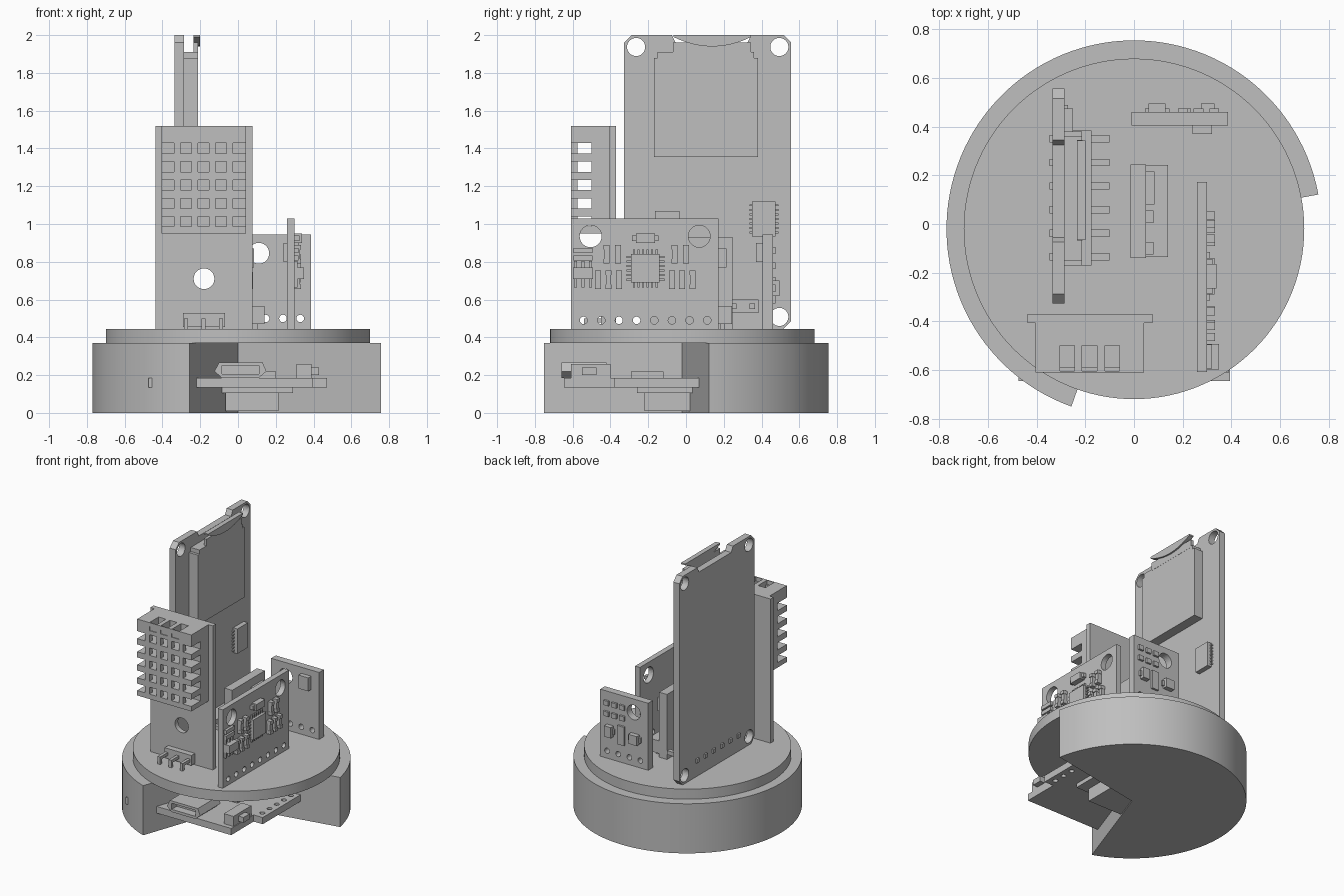
import bpy
import bmesh
import math
from mathutils import Matrix, Vector

default_cube = bpy.data.objects.get("Cube")
if default_cube:
    bpy.data.objects.remove(default_cube, do_unlink=True)

grey = bpy.data.materials.new("plain grey")
grey.use_nodes = True
grey.diffuse_color = (0.52, 0.52, 0.52, 1)
grey.node_tree.nodes["Principled BSDF"].inputs["Base Color"].default_value = grey.diffuse_color


def add_box(bm, x, y, z):
    """Box from three (low, high) ranges."""
    spans = (x, y, z)
    centre = Vector([(low + high) / 2 for low, high in spans])
    size = [abs(high - low) for low, high in spans]
    bmesh.ops.create_cube(bm, size=1, matrix=Matrix.Translation(centre) @ Matrix.Diagonal((*size, 1)))


def add_rod(bm, centre, radius, length, axis="Z", sides=32):
    turn = {"X": Matrix.Rotation(math.pi / 2, 4, "Y"),
            "Y": Matrix.Rotation(math.pi / 2, 4, "X"), "Z": Matrix()}[axis]
    bmesh.ops.create_cone(bm, cap_ends=True, segments=sides, radius1=radius, radius2=radius,
                          depth=length, matrix=Matrix.Translation(centre) @ turn)


def add_prism(bm, points, place, offset):
    """Extrude a flat outline; place maps its two coordinates into space."""
    face = bm.faces.new([bm.verts.new(place(a, b)) for a, b in points])
    new = bmesh.ops.extrude_face_region(bm, geom=[face])["geom"]
    bmesh.ops.translate(bm, vec=offset, verts=[v for v in new if isinstance(v, bmesh.types.BMVert)])


def finish(name, bm, cutter=None, smooth=False):
    bmesh.ops.recalc_face_normals(bm, faces=bm.faces)
    mesh = bpy.data.meshes.new(name)
    bm.to_mesh(mesh)
    bm.free()
    mesh.materials.append(grey)
    obj = bpy.data.objects.new(name, mesh)
    bpy.context.collection.objects.link(obj)
    if cutter is not None:
        tool = finish(name + "_cutter", cutter)
        tool.hide_render = True
        mod = obj.modifiers.new("holes", "BOOLEAN")
        mod.operation, mod.solver, mod.object = "DIFFERENCE", "EXACT", tool
        bpy.context.view_layer.objects.active = obj
        bpy.ops.object.modifier_apply(modifier=mod.name)
        bpy.data.objects.remove(tool, do_unlink=True)
    if smooth:
        bpy.ops.object.select_all(action="DESELECT")
        obj.select_set(True)
        bpy.context.view_layer.objects.active = obj
        bpy.ops.object.shade_smooth_by_angle(angle=math.radians(30))
    return obj


def boxes(name, *ranges):
    bm = bmesh.new()
    for spans in ranges:
        add_box(bm, *spans)
    return finish(name, bm)


def around(middle, width):
    return (middle - width / 2, middle + width / 2)


# Round base with a third cut away, and the full deck above it
MID_Y, DECK = -0.02, 0.445
base = bmesh.new()
arc = [math.radians(10.5 + 240 * i / 80) for i in range(81)]
outline = [(0, MID_Y)] + [(0.771 * math.cos(a), MID_Y + 0.775 * math.sin(a)) for a in arc]
add_prism(base, outline, lambda a, b: (a, b, 0), (0, 0, 0.37))
finish("base", base, smooth=True)
deck = bmesh.new()
add_rod(deck, (0, MID_Y, 0.407), 0.7, 0.076, sides=120)
finish("deck", deck, smooth=True)

# Controller board in the open part of the base
board, holes = bmesh.new(), bmesh.new()
outline = [(-0.475, -0.645), (0.395, -0.645), (0.395, -0.38), (0.47, -0.38), (0.47, 0.2), (-0.475, 0.2)]
add_prism(board, outline, lambda a, b: (a, b, 0.135), (0, 0, 0.05))
for i in range(5):
    add_rod(holes, (0.425, -0.32 + 0.085 * i, 0.16), 0.018, 0.2, sides=12)
finish("controller_board", board, holes)
port = bmesh.new()
add_prism(port, [(-0.085, 0.185), (0.11, 0.185), (0.15, 0.22), (0.13, 0.268), (-0.1, 0.268), (-0.125, 0.22)],
          lambda a, b: (a, -0.66, b), (0, 0.24, 0))
slot = bmesh.new()
add_box(slot, (-0.085, 0.11), (-0.7, -0.6), (0.205, 0.25))
finish("power_port", port, slot)
boxes("reset_button", ((0.31, 0.39), (-0.61, -0.4), (0.18, 0.26)), ((0.38, 0.43), (-0.55, -0.475), (0.2, 0.24)))
boxes("controller_chips", ((0.05, 0.2), (-0.29, -0.12), (0.18, 0.22)))
boxes("controller_underside", ((-0.065, 0.215), (-0.22, 0.02), (0.01, 0.12)),
      ((-0.105, 0.29), (-0.26, 0.05), (0.105, 0.137)))

# Tall card reader board with clipped corners, a top notch and corner holes
board, holes = bmesh.new(), bmesh.new()
y0, y1, z0, z1, c = -0.327, 0.557, DECK, 2.0, 0.04
outline = [(y0 + c, z0), (y1 - c, z0), (y1, z0 + c), (y1, z1 - c), (y1 - c, z1), (0.345, z1), (0.325, z1 - c),
           (-0.055, z1 - c), (-0.075, z1), (y0 + c, z1), (y0, z1 - c), (y0, z0 + c)]
add_prism(board, outline, lambda a, b: (-0.335, a, b), (0.05, 0, 0))
for y in (y0 + 0.063, y1 - 0.063):
    for z in (z0 + 0.063, z1 - 0.063):
        add_rod(holes, (-0.31, y, z), 0.048, 0.2, "X")
finish("card_board", board, holes)
boxes("card_socket", ((-0.29, -0.213), (-0.17, 0.38), (1.355, 1.88)), ((-0.29, -0.213), (-0.15, 0.36), (1.87, 1.91)))
boxes("card", ((-0.235, -0.212), (-0.068, 0.345), (1.9, 1.96)))
lip = bmesh.new()
curve = [(0.139 + 0.205 * t / 8, 1.94 + 0.05 * (t / 8) ** 2) for t in range(-8, 9)]
add_prism(lip, [(-0.066, z1)] + curve + [(0.344, z1)], lambda a, b: (-0.235, a, b), (0.035, 0, 0))
finish("card_lip", lip)
boxes("card_board_chip", ((-0.29, -0.25), (0.35, 0.475), (0.935, 1.12)),
      *[((-0.29, -0.272), (0.335, 0.49), around(0.955 + 0.024 * i, 0.01)) for i in range(7)])
boxes("card_board_regulator", ((-0.29, -0.23), (-0.165, -0.035), (0.9, 1.07)))
boxes("card_header", ((-0.29, -0.175), (-0.17, 0.385), (0.53, 0.6)),
      *[((-0.347, -0.1), around(-0.135 + 0.097 * i, 0.03), around(0.565, 0.03)) for i in range(6)])

# Humidity sensor board with its slatted housing
board, holes = bmesh.new(), bmesh.new()
add_box(board, (-0.438, 0.077), (-0.407, -0.37), (DECK, 1.52))
add_rod(holes, (-0.18, -0.39, 0.71), 0.055, 0.2, "Y")
finish("humidity_board", board, holes)
WIDE, DEPTH = (-0.405, 0.042), (-0.61, -0.49)
columns = [-0.275, -0.183, -0.09]
cap, notches = bmesh.new(), bmesh.new()
add_box(cap, WIDE, DEPTH, (1.43, 1.52))
for x in columns:
    add_box(notches, around(x, 0.06), (-0.604, -0.497), (1.46, 1.6))
    add_box(notches, around(x, 0.06), (-0.7, -0.59), (1.46, 1.49))
finish("housing_cap", cap, notches)
boxes("housing_back", (WIDE, (-0.5, -0.4), (0.95, 1.52)))
boxes("housing_slats", (WIDE, DEPTH, (0.95, 0.987)),
      *[(WIDE, DEPTH, around(1.06 + 0.0975 * i, 0.043)) for i in range(4)])
boxes("housing_bars", *[(around(-0.322 + 0.0925 * i, 0.034), (-0.61, -0.575), (0.95, 1.45)) for i in range(4)])
boxes("humidity_header", ((-0.29, -0.07), (-0.45, -0.4), (0.455, 0.53)),
      *[(around(x, 0.022), (-0.54, -0.44), around(0.49, 0.022)) for x in columns],
      *[(around(x, 0.022), (-0.54, -0.518), (DECK, 0.5)) for x in columns])

# Motion sensor board
board, holes = bmesh.new(), bmesh.new()
add_box(board, (0.26, 0.3), (-0.608, 0.172), (DECK, 1.03))
for y in (-0.505, 0.07):
    add_rod(holes, (0.28, y, 0.935), 0.058, 0.2, "X")
for i in range(8):
    add_rod(holes, (0.28, -0.542 + 0.0935 * i, 0.49), 0.02, 0.2, "X", 16)
finish("motion_board", board, holes)
face, chip_y, chip_z = 0.295, -0.215, 0.765
legs = []
for i in range(6):
    shift = 0.024 * (i - 2.5)
    legs.append(((face, 0.312), around(chip_y, 0.2), around(chip_z + shift, 0.011)))
    legs.append(((face, 0.312), around(chip_y + shift, 0.011), around(chip_z, 0.2)))
boxes("motion_chip", ((face, 0.33), around(chip_y, 0.15), around(chip_z, 0.15)), *legs)
bits = [(y, 0.84) for y in (-0.42, -0.36, -0.06, 0)]
bits += [(y, 0.705) for y in (-0.465, -0.41, -0.355, -0.075, -0.02, 0.035)]
for y, z in bits:
    boxes("small_part", ((face, 0.328), around(y, 0.028), around(z, 0.06)),
          ((face, 0.334), around(y, 0.032), around(z + 0.037, 0.025)),
          ((face, 0.334), around(y, 0.032), around(z - 0.037, 0.025)))
boxes("motion_crystal", ((face, 0.34), around(chip_y, 0.1), around(0.925, 0.05)),
      ((face, 0.325), around(chip_y, 0.14), around(0.925, 0.03)))
boxes("motion_regulator", ((face, 0.35), around(-0.545, 0.105), around(0.74, 0.06)),
      *[((face, 0.315), around(-0.585 + 0.04 * i, 0.016), around(0.735, 0.14)) for i in range(3)],
      *[((face, 0.32), around(-0.545, 0.1), around(z, 0.028)) for z in (0.82, 0.86)])

# Pressure sensor board at the back
board, holes = bmesh.new(), bmesh.new()
add_box(board, (-0.01, 0.386), (0.405, 0.46), (DECK, 0.945))
add_rod(holes, (0.11, 0.43, 0.845), 0.055, 0.2, "Y")
for i in range(4):
    add_rod(holes, (0.055 + 0.0915 * i, 0.43, 0.5), 0.02, 0.2, "Y", 16)
finish("pressure_board", board, holes)
boxes("pressure_sensor", ((0.24, 0.32), (0.37, 0.41), (0.8, 0.9)))
back = (0.455, 0.495)
boxes("pressure_board_parts", ((0.06, 0.13), back, (0.62, 0.69)), ((0.045, 0.145), (0.455, 0.475), (0.635, 0.675)),
      ((0.275, 0.33), back, (0.62, 0.7)), ((0.262, 0.342), (0.455, 0.475), (0.64, 0.68)),
      ((0.18, 0.235), (0.455, 0.475), (0.58, 0.72)),
      *[(around(x, 0.04), (0.455, 0.475), around(z, 0.035)) for x in (0.2, 0.265, 0.33) for z in (0.78, 0.86)])

# Small middle board with a header at its foot
boxes("middle_board", ((-0.015, 0.05), (-0.14, 0.245), (DECK, 0.93)))
boxes("middle_header", ((0.045, 0.14), (-0.135, 0.243), (0.47, 0.565)),
      *[(around(0.09, 0.025), around(-0.09 + 0.095 * i, 0.025), (DECK, 0.48)) for i in range(4)])
boxes("middle_parts", ((0.045, 0.085), (0.08, 0.215), (0.77, 0.87)),
      *[((0.045, 0.08), around(y, 0.05), around(0.7, 0.09)) for y in (-0.1, 0.03)])
